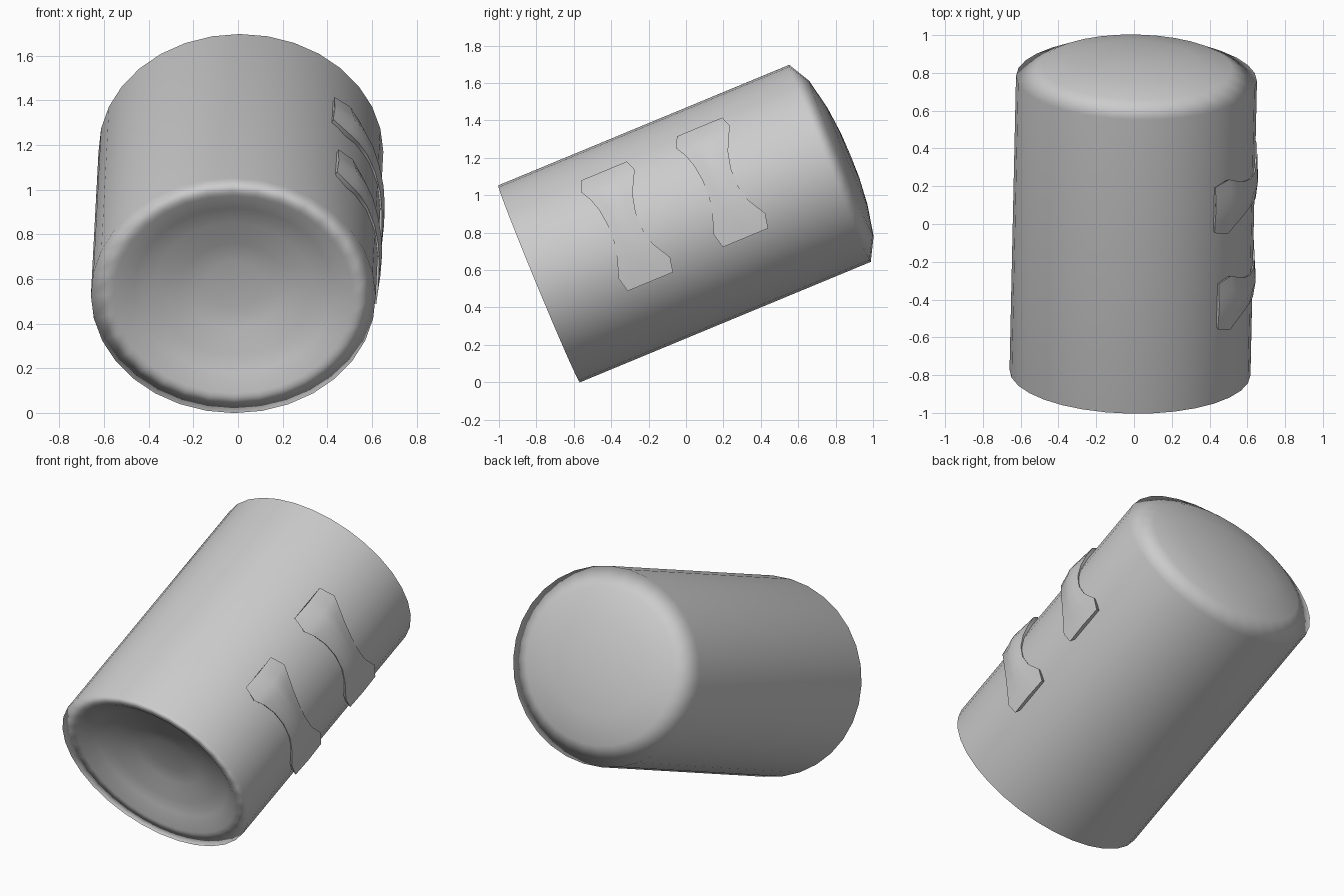
import bpy, bmesh, math
from mathutils import Matrix

cube = bpy.data.objects.get("Cube")
if cube:
    bpy.data.objects.remove(cube, do_unlink=True)

RX, RZ, HALF, SIDES = 0.638, 0.57, 0.842, 32
# Tilted frame shared by all parts: local y runs along the barrel axis
FRAME = (Matrix.Translation((-0.004, -0.008, 0.848))
         @ Matrix.Rotation(-0.022, 4, 'Z')
         @ Matrix.Rotation(math.radians(22.5), 4, 'X'))

grey = bpy.data.materials.new("plain_grey")
grey.use_nodes = True
color = (0.6, 0.6, 0.6, 1)
grey.diffuse_color = color
grey.node_tree.nodes["Principled BSDF"].inputs["Base Color"].default_value = color


def finish(bm, name):
    bmesh.ops.recalc_face_normals(bm, faces=bm.faces)
    for f in bm.faces:
        f.smooth = True
    mesh = bpy.data.meshes.new(name)
    bm.to_mesh(mesh)
    bm.free()
    mesh.materials.append(grey)
    obj = bpy.data.objects.new(name, mesh)
    bpy.context.collection.objects.link(obj)
    obj.matrix_world = FRAME
    return obj


def bridge(bm, a, b):
    for i in range(len(a)):
        j = (i + 1) % len(a)
        bm.faces.new((a[i], a[j], b[j], b[i]))


# Barrel: oval rings along the axis, a lipped dish in front and a dome behind
DISH = [(0.2, 0.128), (0.36, 0.118), (0.56, 0.08), (0.7, 0.06), (0.84, 0.01), (1, 0)]
DOME = [(1, 0), (0.79, 0.066), (0.5, 0.1), (0.25, 0.114)]
profile = [(s, -HALF + d) for s, d in DISH] + [(s, HALF + d) for s, d in DOME]

bm = bmesh.new()
rings = []
for s, y in profile:
    angles = [math.tau * i / SIDES for i in range(SIDES)]
    rings.append([bm.verts.new((RX * s * math.cos(t), y, RZ * s * math.sin(t)))
                  for t in angles])
for a, b in zip(rings, rings[1:]):
    bridge(bm, a, b)
for ring, y in ((rings[0], -HALF + 0.13), (rings[-1], HALF + 0.118)):
    tip = bm.verts.new((0, y, 0))
    for i in range(SIDES):
        bm.faces.new((ring[i], ring[(i + 1) % SIDES], tip))
barrel = finish(bm, "barrel")
# Large side faces rule the rim normals, so the sides stay evenly shaded
barrel.modifiers.new("rim_shading", 'WEIGHTED_NORMAL')

# Bone-shaped lumps: height, left edge, right edge, edge rise, ridge rise
STATIONS = [
    (0.443, 0.15, 0.412, 0.03, 0.035),
    (0.385, 0.123, 0.435, 0.032, 0.055),
    (0.33, 0.155, 0.405, 0.022, 0.05),
    (0.26, 0.178, 0.374, 0.014, 0.038),
    (0.17, 0.19, 0.354, 0.008, 0.024),
    (0.07, 0.188, 0.354, 0.006, 0.018),
    (-0.02, 0.168, 0.376, 0.008, 0.018),
    (-0.12, 0.135, 0.433, 0.022, 0.028),
    (-0.20, 0.154, 0.416, 0.042, 0.046),
]
MIDDLE = 0.12


def surface(z):
    return RX * math.sqrt(1 - (z / RZ) ** 2)


def bone(name, dy, dz):
    bm = bmesh.new()
    rows = []
    for z, left, right, low, high in STATIONS:
        # The buried foot is drawn in, so the rim overhangs a little
        foot = MIDDLE + (z - MIDDLE) * 0.88
        section = [(0.08, foot, -0.03), (0, z, low), (0.25, z, (low + high) / 2),
                   (0.5, z, high), (0.75, z, (low + high) / 2), (1, z, low),
                   (0.92, foot, -0.03)]
        rows.append([bm.verts.new((surface(h + dz) + rise,
                                   left + (right - left) * k + dy, h + dz))
                     for k, h, rise in section])
    for a, b in zip(rows, rows[1:]):
        bridge(bm, a, b)
    bm.faces.new(rows[0])
    bm.faces.new(rows[-1])
    obj = finish(bm, name)
    bpy.ops.object.select_all(action='DESELECT')
    obj.select_set(True)
    bpy.context.view_layer.objects.active = obj
    bpy.ops.object.shade_smooth_by_angle(angle=math.radians(40))


bone("back_bone_relief", 0, 0)
bone("front_bone_relief", -0.56, -0.022)
